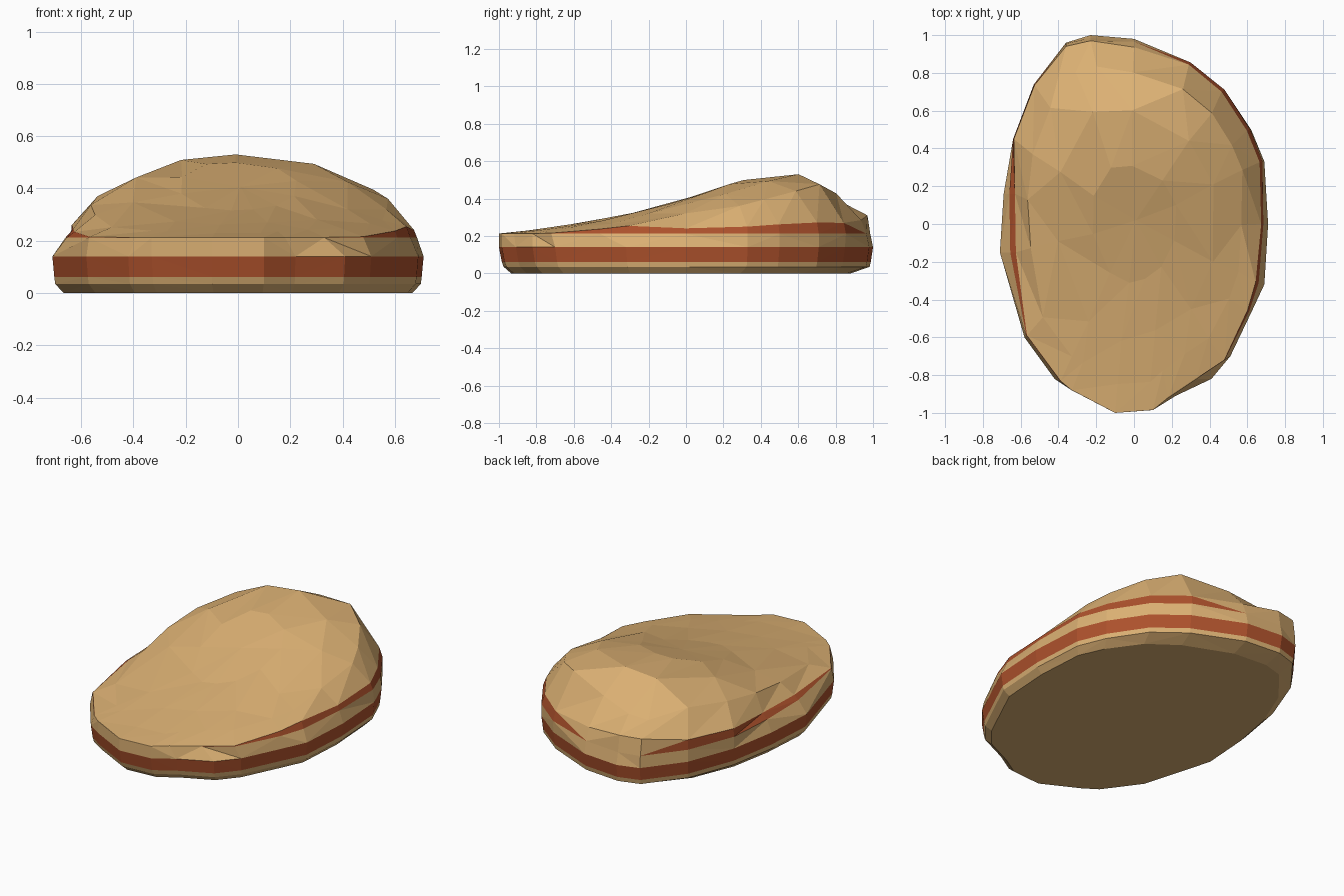
import bpy, bmesh, random

if "Cube" in bpy.data.objects:
    bpy.data.objects.remove(bpy.data.objects["Cube"])

random.seed(7)

# Plan outline at the widest level and at the upper rim, counter-clockwise
OUTLINE = [(-.1, -1), (.1, -.985), (.22, -.91), (.41, -.82), (.51, -.7), (.62, -.47),
           (.69, -.32), (.71, 0), (.69, .33), (.62, .5), (.48, .71), (.3, .85), (0, .98),
           (-.23, 1), (-.36, .96), (-.53, .74), (-.64, .45), (-.69, .16), (-.71, -.15),
           (-.58, -.6), (-.42, -.82), (-.33, -.88)]
RIM = [(-.1, -1), (.1, -.985), (.18, -.92), (.33, -.82), (.48, -.72), (.61, -.46),
       (.66, -.31), (.685, 0), (.68, .33), (.615, .5), (.48, .71), (.3, .855), (0, .965),
       (-.23, .985), (-.36, .955), (-.53, .735), (-.64, .45), (-.66, .16), (-.655, -.15),
       (-.57, -.59), (-.39, -.83), (-.33, -.88)]
# Heights along y: crest of the dome, and top edge of the upper stripe on each side
CREST = [(-1, .213), (-.7, .245), (-.45, .283), (-.25, .325), (0, .4), (.26, .487),
         (.53, .532), (.71, .515), (.8, .43), (.95, .32), (1, .28)]
STRIPE_RIGHT = [(-.8, .213), (-.7, .216), (-.47, .236), (-.32, .255), (-.1, .238),
                (.33, .25), (.5, .262), (.71, .272), (1, .268)]
STRIPE_LEFT = [(-.8, .213), (-.5, .216), (-.15, .234), (.16, .245), (.45, .26), (.75, .272)]


def lookup(table, y):
    for (y0, z0), (y1, z1) in zip(table, table[1:]):
        if y <= y1:
            return z0 + (z1 - z0) * (max(y, y0) - y0) / (y1 - y0)
    return table[-1][1]


def dome(x, y):
    """Upper surface: crest height falling off toward the sides."""
    half = .7 * max(1 - abs(y) ** 2.4, .02) ** .5
    u = min(abs(x - .01) / half, 1)
    return .215 + (lookup(CREST, y) - .215) * (1 - u ** 2.3) ** .62


def make_material(name, colour):
    m = bpy.data.materials.new(name)
    m.diffuse_color = (*colour, 1)
    m.use_nodes = True
    m.node_tree.nodes["Principled BSDF"].inputs["Base Color"].default_value = m.diffuse_color
    return m


bm = bmesh.new()
n = len(OUTLINE)


def ring(points):
    return [bm.verts.new(p) for p in points]


def wall(sx, front, back, z):
    return ring((x * sx, y * (back if y > 0 else front), z) for x, y in OUTLINE)


def shoulder(x, y):
    """Top edge of the upper stripe, bulging higher at the back left."""
    if y > .9 and x < .1:
        return (x, y * .985, .31) if x < -.1 else (x, y * .97, .285)
    if x < 0:
        lean = .045 if -.4 < y < .4 else .006
        return (x * (1 - lean), y, lookup(STRIPE_LEFT, y))
    z = lookup(STRIPE_RIGHT, y)
    lean = (z - .21) * .55
    return (x * (1 - lean), y * (1 - .4 * lean), z)


# Side walls from the underside to the top of the upper stripe
rings = [wall(.94, .935, .88, 0), wall(.985, .975, .982, .035), wall(.99, .985, .988, .062),
         wall(1, 1, 1, .14), ring((x, y, .212) for x, y in RIM),
         ring(shoulder(x, y) for x, y in RIM)]
bm.faces.new(list(reversed(rings[0])))
for k, (a, b) in enumerate(zip(rings, rings[1:])):
    for i in range(n):
        j = (i + 1) % n
        c = (a[i].co + a[j].co) / 2
        # alternate the diagonals for a chipped, faceted wall
        if i % 2 == 0:
            tris = ((a[i], a[j], b[j]), (a[i], b[j], b[i]))
        else:
            tris = ((a[i], a[j], b[i]), (a[j], b[j], b[i]))
        for side, t in enumerate(tris):
            # the upper stripe fades out at the front and tapers off at the back
            tip = c.y > .8 and c.x < .2
            upper_red = c.y > -.8 and not (-.4 < c.x < .1 and c.y > .9) and not (tip and side)
            bm.faces.new(t).material_index = int(k == 2 or (k == 4 and upper_red))


# Domed top in broad facets
def top_point(x, y, s, lift=0):
    px, py = x * s + random.uniform(-.01, .01), y * s + random.uniform(-.01, .01)
    return (px, py, max(dome(px, py), .218) + lift)


upper = ring(top_point(x, y, .84) for x, y in RIM)
a = rings[-1]
for i in range(n):
    j = (i + 1) % n
    bm.faces.new((a[i], a[j], upper[j]))
    bm.faces.new((a[i], upper[j], upper[i]))
inner = ring(top_point(x, y, .62, .005) for x, y in RIM[::2])
m = len(inner)
for k in range(m):
    p, q, r = upper[2 * k], upper[2 * k + 1], upper[(2 * k + 2) % n]
    b0, b1 = inner[k], inner[(k + 1) % m]
    for t in ((p, q, b0), (q, b1, b0), (q, r, b1)):
        bm.faces.new(t)
core = ring(top_point(x, y, .32, .004) for x, y in RIM[::2])
peak = bm.verts.new((.01, .02, dome(.01, .02)))
for k in range(m):
    j = (k + 1) % m
    bm.faces.new((inner[k], inner[j], core[j]))
    bm.faces.new((inner[k], core[j], core[k]))
    bm.faces.new((core[k], core[j], peak))
bmesh.ops.recalc_face_normals(bm, faces=bm.faces)

mesh = bpy.data.meshes.new("striped_stone")
bm.to_mesh(mesh)
bm.free()
mesh.materials.append(make_material("tan_sandstone", (.71, .435, .172)))
mesh.materials.append(make_material("rust_red_band", (.42, .083, .025)))
stone = bpy.data.objects.new("striped_stone", mesh)
bpy.context.collection.objects.link(stone)
